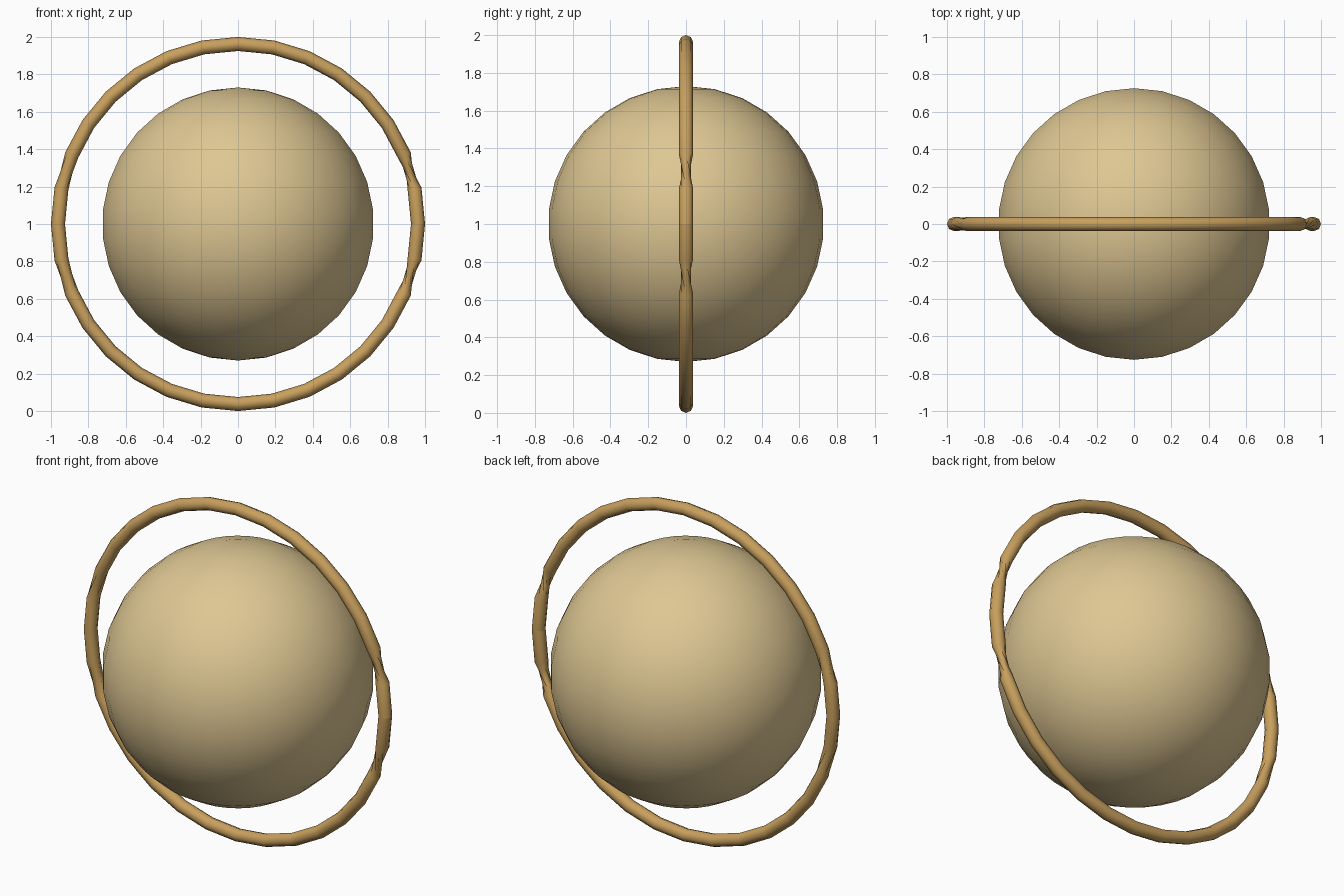
import bpy
from math import sin, cos, tau
from mathutils import Vector

cube = bpy.data.objects.get("Cube")
if cube:
    bpy.data.objects.remove(cube)

CENTRE = Vector((0, 0, 1))


def make_material(name, rgb):
    mat = bpy.data.materials.new(name)
    mat.use_nodes = True
    mat.diffuse_color = (*rgb, 1)
    mat.node_tree.nodes["Principled BSDF"].inputs["Base Color"].default_value = (*rgb, 1)
    return mat


sand = make_material("pale sand", (0.73, 0.57, 0.29))
tan = make_material("warm tan", (0.58, 0.35, 0.11))

# Planet ball
bpy.ops.mesh.primitive_uv_sphere_add(segments=30, ring_count=15, radius=0.73, location=CENTRE)
ball = bpy.context.object
ball.name = "planet_ball"
ball.data.materials.append(sand)
bpy.ops.object.shade_smooth()

# Upright ring: a swept tube whose frame turns a quarter near its two sides
STEPS, SIDES, MAJOR, MINOR = 32, 8, 0.9625, 0.0375
verts, faces = [], []
for i in range(STEPS + 1):
    a = tau * i / STEPS
    tangent = Vector((-sin(a), 0, cos(a)))
    up = Vector((0, 1, 0)) if abs(tangent.z) > 0.95 else Vector((0, 0, 1))
    n = tangent.cross(up).normalized()
    b = tangent.cross(n)
    spine = Vector((cos(a), 0, sin(a))) * MAJOR
    for j in range(SIDES):
        t = tau * j / SIDES
        verts.append(spine + (n * cos(t) + b * sin(t)) * MINOR)

for i in range(STEPS):
    for j in range(SIDES):
        k = (j + 1) % SIDES
        p, q = i * SIDES + j, i * SIDES + k
        r, s = q + SIDES, p + SIDES
        faces += [(p, q, s), (q, r, s)]

mesh = bpy.data.meshes.new("upright_ring")
mesh.from_pydata(verts, [], faces)
mesh.materials.append(tan)
mesh.shade_smooth()
ring = bpy.data.objects.new("upright_ring", mesh)
ring.location = CENTRE
bpy.context.collection.objects.link(ring)
